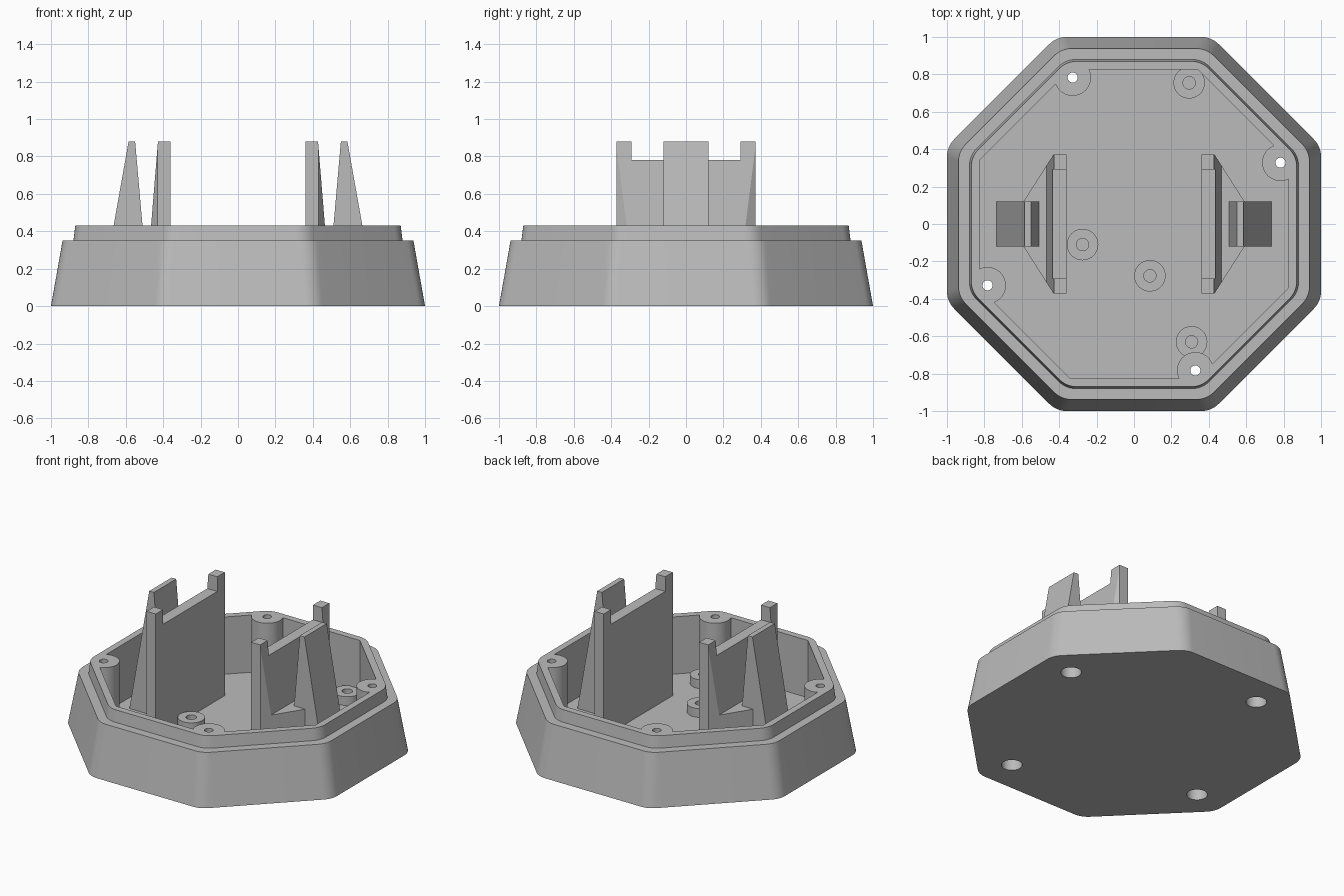
import bpy, bmesh, math
from mathutils import Vector

cube = bpy.data.objects.get("Cube")
if cube:
    bpy.data.objects.remove(cube, do_unlink=True)

grey = bpy.data.materials.new("plain grey")
grey.use_nodes = True
colour = (0.5, 0.5, 0.5, 1)
grey.diffuse_color = colour
grey.node_tree.nodes["Principled BSDF"].inputs["Base Color"].default_value = colour

FLOOR, RIM = 0.04, 0.43


def finish(name, bm):
    bmesh.ops.recalc_face_normals(bm, faces=bm.faces)
    mesh = bpy.data.meshes.new(name)
    bm.to_mesh(mesh)
    bm.free()
    mesh.materials.append(grey)
    obj = bpy.data.objects.new(name, mesh)
    bpy.context.collection.objects.link(obj)
    return obj


def loft(name, rings):
    """Solid through a stack of equal-length rings."""
    bm = bmesh.new()
    rows = [[bm.verts.new(p) for p in ring] for ring in rings]
    n = len(rows[0])
    for a, b in zip(rows, rows[1:]):
        for i in range(n):
            j = (i + 1) % n
            bm.faces.new((a[i], a[j], b[j], b[i]))
    bm.faces.new(rows[0][::-1])
    bm.faces.new(rows[-1])
    return finish(name, bm)


def octagon(apothem, z, radius=0.0, steps=8):
    """Octagon ring, with rounded corners when a radius is given."""
    points = []
    for k in range(8):
        mid = math.radians(22.5 + 45 * k)
        reach = (apothem - radius) / math.cos(math.pi / 8)
        cx, cy = reach * math.cos(mid), reach * math.sin(mid)
        if not radius:
            points.append((cx, cy, z))
            continue
        for s in range(steps + 1):
            a = mid + math.radians(45) * (s / steps - 0.5)
            points.append((cx + radius * math.cos(a), cy + radius * math.sin(a), z))
    return points


def cylinder(name, x, y, r, z0, z1, n=40):
    def ring(z):
        return [(x + r * math.cos(2 * math.pi * i / n),
                 y + r * math.sin(2 * math.pi * i / n), z) for i in range(n)]
    return loft(name, [ring(z0), ring(z1)])


def extrude_y(name, profile, half):
    return loft(name, [[(x, y, z) for x, z in profile] for y in (-half, half)])


def apply(obj, mod):
    bpy.context.view_layer.objects.active = obj
    bpy.ops.object.modifier_apply(modifier=mod.name)


def cut(obj, cutter):
    mod = obj.modifiers.new("cut", 'BOOLEAN')
    mod.operation, mod.solver, mod.object = 'DIFFERENCE', 'EXACT', cutter
    apply(obj, mod)
    bpy.data.objects.remove(cutter, do_unlink=True)


def mirror_x(obj):
    mod = obj.modifiers.new("mirror", 'MIRROR')
    mod.use_mirror_merge = False
    apply(obj, mod)


def smooth(obj):
    bpy.ops.object.select_all(action='DESELECT')
    obj.select_set(True)
    bpy.context.view_layer.objects.active = obj
    bpy.ops.object.shade_smooth_by_angle(angle=math.radians(25))


# Tapered tray with a stepped lip
tray = loft("tray", [octagon(a, z, 0.13) for a, z in
                     ((1, 0), (0.938, 0.35), (0.88, 0.35), (0.87, RIM))])

# Cavity, leaving four corner screw posts standing
bosses = []
x, y = -0.328, 0.783
for _ in range(4):
    bosses.append((x, y))
    x, y = y, -x
cavity = loft("cavity", [octagon(0.825, FLOOR), octagon(0.825, RIM + 0.1)])
for x, y in bosses:
    cut(cavity, cylinder("post_core", x, y, 0.098, -0.1, 0.7))
cut(tray, cavity)

# Screw holes with wide recesses from below
for x, y in bosses:
    cut(tray, cylinder("recess", x, y, 0.064, -0.1, 0.34))
    cut(tray, cylinder("screw_hole", x, y, 0.027, 0.2, 0.6, 24))
smooth(tray)

# Short standoffs on the floor
for i, (x, y) in enumerate(((0.295, 0.755), (-0.275, -0.11),
                            (0.085, -0.277), (0.308, -0.63))):
    post = cylinder(f"standoff_{i + 1}", x, y, 0.084, FLOOR - 0.02, 0.10)
    cut(post, cylinder("pilot_hole", x, y, 0.033, FLOOR, 0.2, 24))
    smooth(post)

# Upright holder plates with a sloped back and low foot, notched between end posts
base, top = FLOOR - 0.015, 0.88
plate = extrude_y("holder_plates", [(0.36, base), (0.36, top), (0.428, top),
                                    (0.468, 0.39), (0.59, 0.39), (0.59, base)], 0.372)
bm = bmesh.new()
bm.from_mesh(plate.data)
for side in (1, -1):
    geom = bm.verts[:] + bm.edges[:] + bm.faces[:]
    bmesh.ops.bisect_plane(bm, geom=geom, plane_co=Vector((0.43, 0.372 * side, 0)),
                           plane_no=Vector((0.25, 0.16 * side, 0)), clear_outer=True)
    bmesh.ops.holes_fill(bm, edges=[e for e in bm.edges if e.is_boundary])
bmesh.ops.recalc_face_normals(bm, faces=bm.faces)
bm.to_mesh(plate.data)
bm.free()
cut(plate, extrude_y("notch", [(0.3, 0.78), (0.3, 1), (0.6, 1), (0.6, 0.78)], 0.292))
mirror_x(plate)

# Tapered props behind the plates
prop = extrude_y("holder_props", [(0.475, base), (0.55, top), (0.585, top), (0.737, base)], 0.12)
mirror_x(prop)
